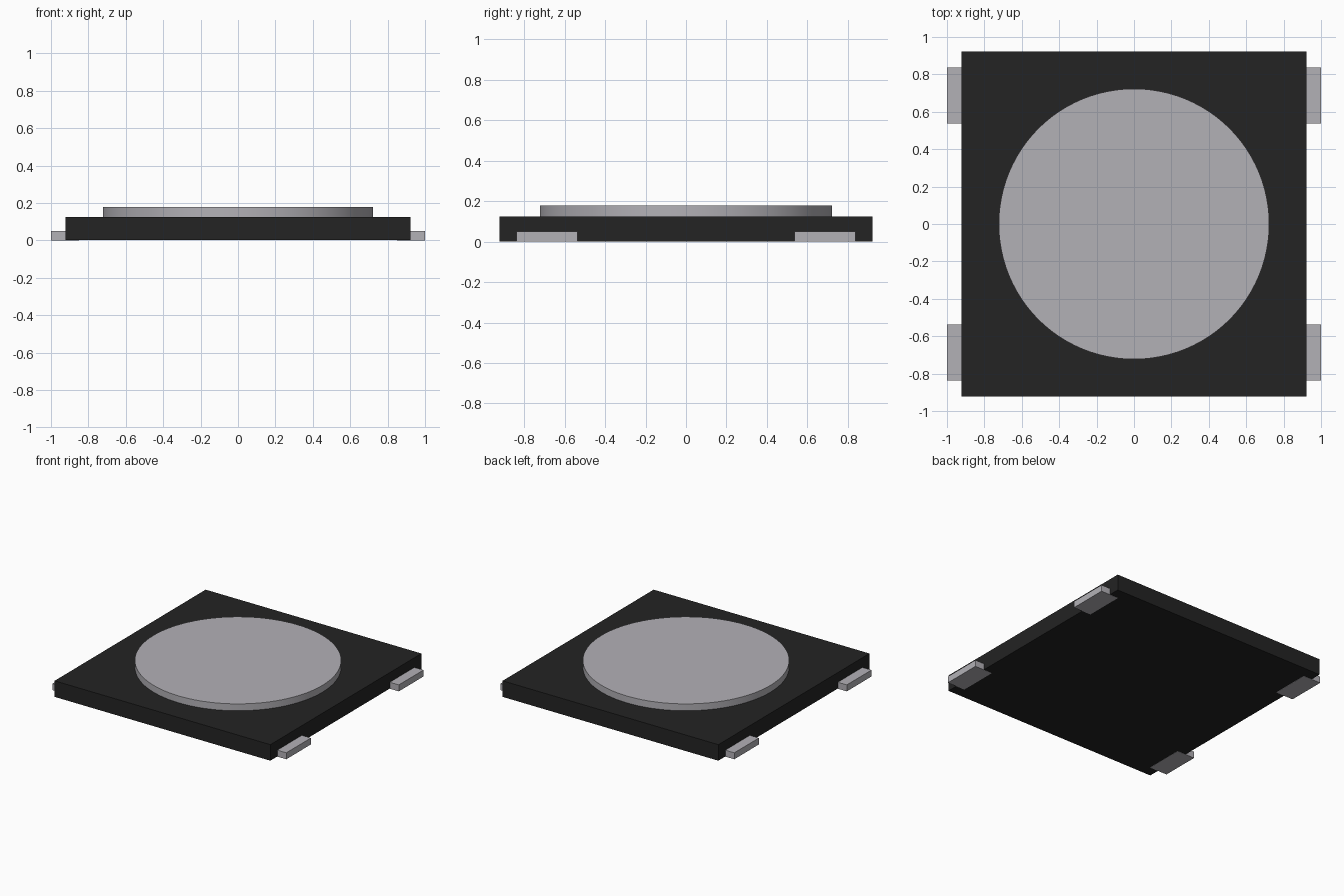
import bpy
import math

default = bpy.data.objects.get("Cube")
if default:
    bpy.data.objects.remove(default, do_unlink=True)


def material(name, rgb, metallic=0.0):
    mat = bpy.data.materials.new(name)
    mat.use_nodes = True
    mat.diffuse_color = (*rgb, 1)
    mat.node_tree.nodes["Principled BSDF"].inputs["Base Color"].default_value = (*rgb, 1)
    return mat


def box(name, low, high, mat):
    center = [(a + b) / 2 for a, b in zip(low, high)]
    bpy.ops.mesh.primitive_cube_add(size=1, location=center)
    obj = bpy.context.object
    obj.name = name
    obj.scale = [b - a for a, b in zip(low, high)]
    bpy.ops.object.transform_apply(location=False, rotation=False, scale=True)
    obj.data.materials.append(mat)
    return obj


black = material("black plastic", (0.017, 0.017, 0.017))
silver = material("silver metal", (0.45, 0.44, 0.47))

# Square housing, raised a hair so the terminals show underneath
half = 0.923
box("housing", (-half, -half, 0.001), (half, half, 0.125), black)

# Round raised cap
bottom, top = 0.12, 0.178
bpy.ops.mesh.primitive_cylinder_add(vertices=96, radius=0.723, depth=top - bottom,
                                    location=(0, 0, (bottom + top) / 2))
cap = bpy.context.object
cap.name = "round_cap"
cap.data.materials.append(silver)
bpy.ops.object.shade_smooth_by_angle(angle=math.radians(30))

# Four terminals, reaching a little way under the housing
for x_side, x_name in ((-1, "right"), (1, "left")):
    for y_side, y_name in ((-1, "front"), (1, "back")):
        xs = sorted((x_side * 0.85, x_side))
        ys = sorted((y_side * 0.537, y_side * 0.838))
        box(f"{y_name}_{x_name}_terminal", (xs[0], ys[0], 0), (xs[1], ys[1], 0.05), silver)
